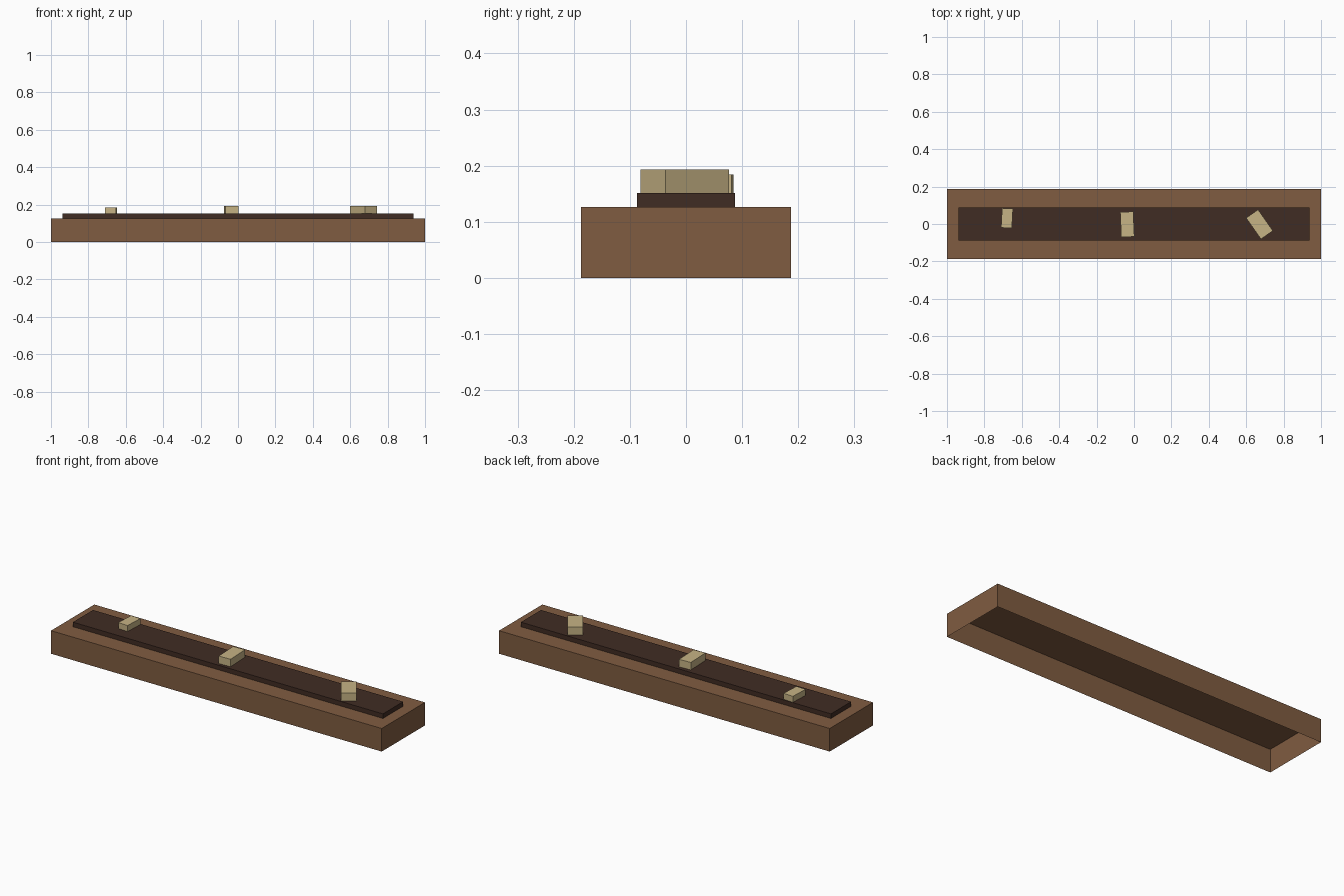
import bpy
import bmesh
from math import radians
from mathutils import Matrix

cube = bpy.data.objects.get("Cube")
if cube:
    bpy.data.objects.remove(cube, do_unlink=True)


def make_material(name, rgb):
    """Flat material from an 8-bit display colour."""
    linear = [((c / 255 + 0.055) / 1.055) ** 2.4 for c in rgb] + [1]
    mat = bpy.data.materials.new(name)
    mat.use_nodes = True
    mat.diffuse_color = linear
    mat.node_tree.nodes["Principled BSDF"].inputs["Base Color"].default_value = linear
    return mat


def make_box(name, size, centre, bottom, mat, turn=0, open_bottom=False):
    """Box resting at height bottom, turned about z by degrees."""
    bm = bmesh.new()
    bmesh.ops.create_cube(bm, size=1, matrix=Matrix.Diagonal((*size, 1)))
    if open_bottom:
        under = [f for f in bm.faces if f.normal.z < -0.5]
        bmesh.ops.delete(bm, geom=under, context='FACES')
    mesh = bpy.data.meshes.new(name)
    bm.to_mesh(mesh)
    bm.free()
    mesh.materials.append(mat)
    obj = bpy.data.objects.new(name, mesh)
    obj.location = (*centre, bottom + size[2] / 2)
    obj.rotation_euler.z = radians(turn)
    bpy.context.collection.objects.link(obj)
    return obj


wood = make_material("brown wood", (128, 92, 65))
dark = make_material("dark brown", (64, 44, 35))
pale = make_material("pale tan", (198, 179, 133))

# Hollow base, open underneath
base_top = 0.126
make_box("base", (2, 0.374, base_top), (0, 0), 0, wood, open_bottom=True)

# Raised dark panel, open where it sits on the base
panel_top = 0.151
make_box("panel", (1.875, 0.174, panel_top - base_top), (0, 0), base_top, dark,
         open_bottom=True)

# Small blocks scattered along the panel
make_box("right_block", (0.058, 0.104, 0.033), (-0.679, 0.031), panel_top, pale, -3)
make_box("middle_block", (0.07, 0.134, 0.041), (-0.036, -0.002), panel_top, pale, 2.5)
make_box("left_block", (0.078, 0.138, 0.042), (0.671, -0.002), panel_top, pale, 35)
